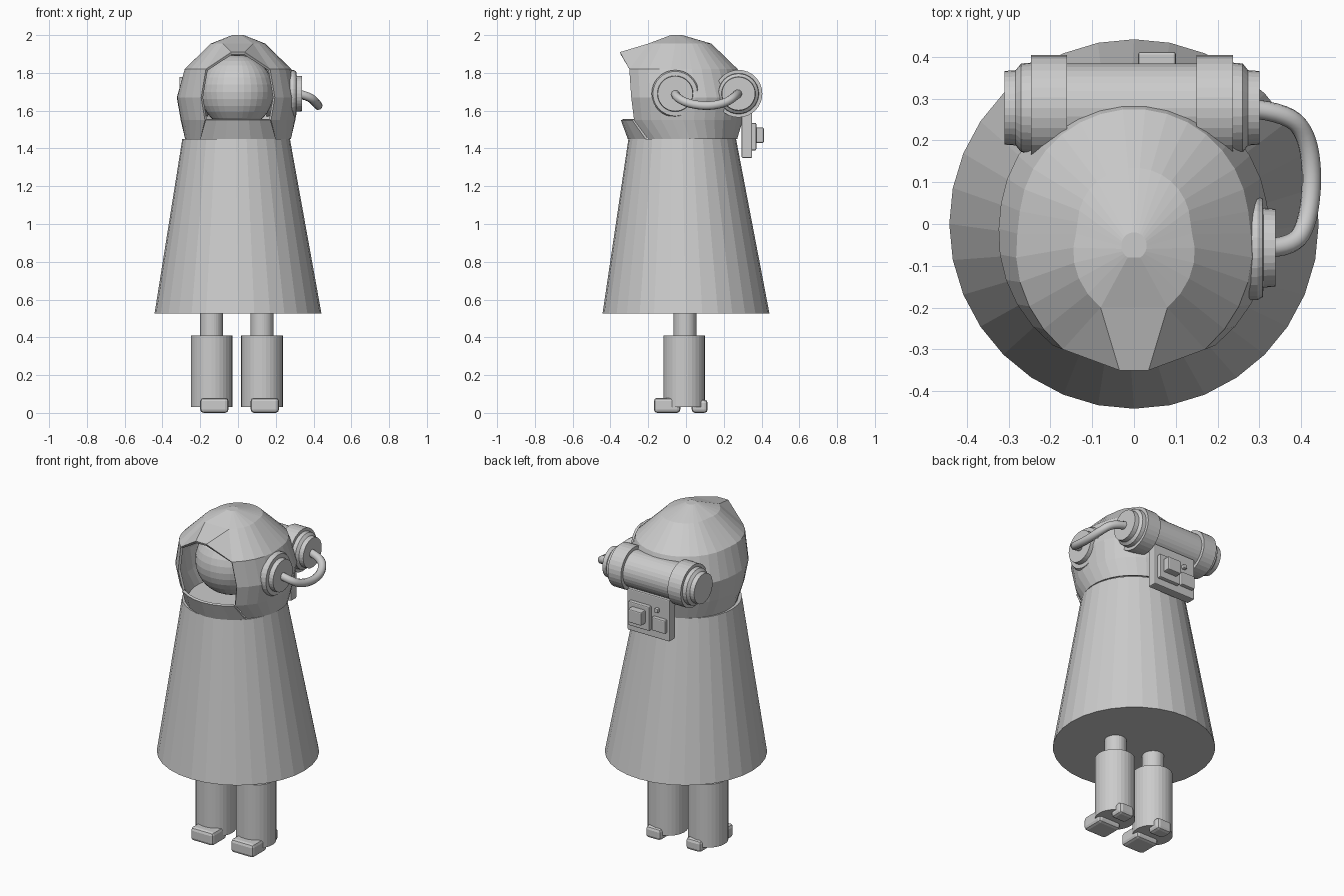
import bpy, bmesh
from math import sin, cos, pi, atan2, hypot
from mathutils import Matrix, Vector

if "Cube" in bpy.data.objects:
    bpy.data.objects.remove(bpy.data.objects["Cube"])


def make(name, verts, faces):
    me = bpy.data.meshes.new(name)
    me.from_pydata(verts, [], faces)
    me.update()
    ob = bpy.data.objects.new(name, me)
    bpy.context.collection.objects.link(ob)
    return ob


def lathe(name, rings, n=32, along_x=False, at=(0, 0, 0)):
    """Closed stack of rings; each ring is (position, radius, shift_x, shift_y)."""
    verts, faces = [], []
    for p, r, *s in rings:
        sx, sy = s if s else (0, 0)
        for i in range(n):
            a = 2 * pi * i / n
            u, v = sx + r * cos(a), sy + r * sin(a)
            q = (p, u, v) if along_x else (u, v, p)
            verts.append(Vector(q) + Vector(at))
    for k in range(len(rings) - 1):
        for i in range(n):
            j = (i + 1) % n
            faces.append((k*n + i, k*n + j, (k+1)*n + j, (k+1)*n + i))
    faces += [tuple(reversed(range(n))), tuple(range((len(rings)-1)*n, len(rings)*n))]
    return make(name, verts, faces)


def box(name, x, y, z, bevel=0.006):
    bm = bmesh.new()
    size = [b - a for a, b in (x, y, z)]
    mid = [(a + b) / 2 for a, b in (x, y, z)]
    bmesh.ops.create_cube(bm, size=1, matrix=Matrix.Translation(mid) @ Matrix.Diagonal((*size, 1)))
    me = bpy.data.meshes.new(name)
    bm.to_mesh(me)
    bm.free()
    ob = bpy.data.objects.new(name, me)
    bpy.context.collection.objects.link(ob)
    m = ob.modifiers.new("bevel", 'BEVEL')
    m.width, m.segments = bevel, 2
    return ob


def thicken(ob, t):
    m = ob.modifiers.new("thickness", 'SOLIDIFY')
    m.thickness, m.offset = t, -1


# cloak
lathe("cloak", [(0.525, 0.442, 0, 0), (1.45, 0.285, -0.01, -0.02)])

# hood: open-fronted rings (z, radius, centre y, opening edge x, opening edge y)
rings = [(1.45, 0.282, -0.01, 0.20, -0.20), (1.55, 0.302, 0, 0.175, -0.275),
         (1.67, 0.322, 0, 0.195, -0.29), (1.82, 0.275, 0, 0.17, -0.30),
         (1.955, 0.135, 0, 0.08, -0.20), (2.0, 0.03, -0.05, 0.015, -0.08)]
n, verts, faces = 28, [], []
for z, r, cy, ex, ey in rings:
    a0, re = atan2(ex, cy - ey), hypot(ex, ey - cy)
    for i in range(n):
        t = i / (n - 1)
        a = a0 + (2 * pi - 2 * a0) * t
        k = max(0, 1 - 5 * min(t, 1 - t))
        rr = r + (re - r) * k
        verts.append((rr * sin(a), cy - rr * cos(a), z))
for k in range(len(rings) - 1):
    for i in range(n - 1):
        faces.append((k*n + i, k*n + i + 1, (k+1)*n + i + 1, (k+1)*n + i))
# hood crown and pointed peak
b = len(verts)
verts += [(0.035, -0.35, 1.91), (-0.035, -0.35, 1.91)]
L, R = 5 * n - 1, 4 * n
faces += [tuple(range(5*n, 6*n)), (L, R, 5*n, 6*n - 1), (b + 1, b, R, L),
          (b, 3*n, R), (b + 1, L, 4*n - 1)]
thicken(make("hood", verts, faces), 0.014)

# front collar flap
m, verts, faces = 7, [], []
for z, w, yc, ys in ((1.45, 0.20, -0.308, -0.215), (1.55, 0.172, -0.345, -0.285)):
    for i in range(m):
        s = -1 + 2 * i / (m - 1)
        verts.append((w * s, yc + (ys - yc) * s * s, z))
for i in range(m - 1):
    faces.append((i, i + 1, m + i + 1, m + i))
thicken(make("collar", verts, faces), 0.014)

# head inside the hood
bm = bmesh.new()
bmesh.ops.create_uvsphere(bm, u_segments=32, v_segments=16, radius=0.195,
                          matrix=Matrix.Translation((-0.005, -0.06, 1.7)))
me = bpy.data.meshes.new("head")
bm.to_mesh(me)
bm.free()
bpy.context.collection.objects.link(bpy.data.objects.new("head", me))

# back tank with end bands, shoulders and discs
half = [(0.155, 0.106), (0.155, 0.126), (0.242, 0.126), (0.242, 0.108), (0.265, 0.106),
        (0.278, 0.09), (0.305, 0.088)]
prof = [(-x, r) for x, r in reversed(half)] + half
lathe("back_tank", [(x - 0.005, r) for x, r in prof], 32, True, (0, 0.278, 1.69))

# ear piece on the right side
lathe("ear_piece", [(0.24, 0.125), (0.295, 0.125), (0.308, 0.118), (0.31, 0.095),
                    (0.338, 0.093)], 32, True, (0, -0.057, 1.69))

# hose from ear piece to tank
cu = bpy.data.curves.new("hose", 'CURVE')
cu.dimensions = '3D'
cu.bevel_depth, cu.bevel_resolution = 0.023, 3
cu.use_fill_caps = True
sp = cu.splines.new('NURBS')
path = [(0.32, -0.057, 1.69), (0.38, -0.055, 1.675), (0.415, 0.0, 1.64), (0.428, 0.11, 1.622),
        (0.415, 0.21, 1.64), (0.37, 0.265, 1.68), (0.29, 0.275, 1.69)]
sp.points.add(len(path) - 1)
for p, c in zip(sp.points, path):
    p.co = (*c, 1)
sp.order_u, sp.use_endpoint_u, sp.resolution_u = 3, True, 5
sp.use_smooth = True
bpy.context.collection.objects.link(bpy.data.objects.new("hose", cu))

# control box hanging below the tank
box("control_plate", (-0.135, 0.145), (0.295, 0.35), (1.35, 1.60))
box("control_panel", (-0.015, 0.125), (0.34, 0.372), (1.39, 1.535))
box("control_button", (0.01, 0.10), (0.36, 0.412), (1.43, 1.51))
box("control_switch", (-0.12, -0.03), (0.34, 0.372), (1.40, 1.48))
box("control_knob", (-0.07, -0.045), (0.34, 0.37), (1.51, 1.535))

# legs and feet
for side, x in (("left", -0.14), ("right", 0.127)):
    lathe(side + "_shin", [(0.38, 0.06), (0.56, 0.06)], 32, at=(x, -0.005, 0))
    lathe(side + "_boot", [(0.03, 0.11), (0.41, 0.11)], 32, at=(x, -0.01, 0))
    f = x + 0.015
    box(side + "_toe", (f - 0.075, f + 0.075), (-0.17, -0.03), (0, 0.08), 0.018)
    box(side + "_heel", (f - 0.05, f + 0.05), (0.03, 0.115), (0, 0.07), 0.018)
